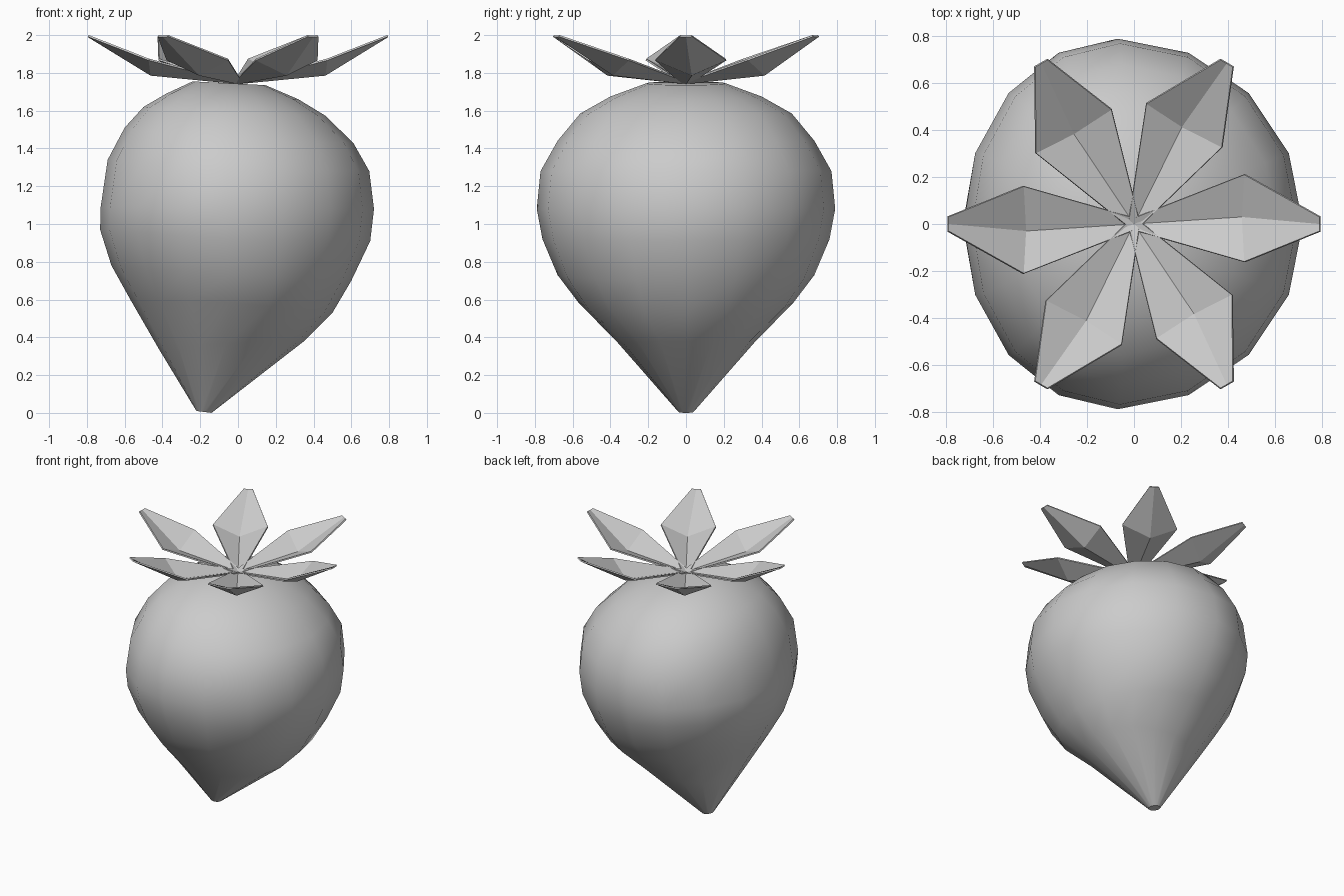
import bpy
from math import cos, sin, tau, radians
from mathutils import Matrix, Vector

if "Cube" in bpy.data.objects:
    bpy.data.objects.remove(bpy.data.objects["Cube"])


def make_object(name, verts, faces):
    mesh = bpy.data.meshes.new(name)
    mesh.from_pydata(verts, [], faces)
    mesh.update()
    obj = bpy.data.objects.new(name, mesh)
    bpy.context.collection.objects.link(obj)
    return obj


# Berry body: lopsided rings, each (left x, left z, mid x, mid z, y radius, right x, right z)
RINGS = [
    (-.22, .01, -.18, .005, .04, -.14, .00),
    (-.42, .34, -.06, .37, .36, .35, .38),
    (-.57, .60, -.05, .585, .57, .50, .53),
    (-.67, .78, -.05, .73, .68, .60, .70),
    (-.73, .97, -.06, .92, .76, .70, .91),
    (-.727, 1.09, -.07, 1.08, .79, .72, 1.08),
    (-.69, 1.34, -.06, 1.28, .77, .695, 1.28),
    (-.60, 1.51, -.05, 1.44, .68, .61, 1.43),
    (-.50, 1.62, -.05, 1.585, .56, .46, 1.575),
    (-.38, 1.69, -.05, 1.675, .40, .32, 1.66),
    (-.24, 1.755, -.05, 1.745, .21, .145, 1.735),
]
N = 16
verts = []
for xl, zl, xc, zc, ry, xr, zr in RINGS:
    for i in range(N):
        c, s = cos(tau * i / N), sin(tau * i / N)
        ex, ez = (xr, zr) if c > 0 else (xl, zl)
        verts.append((xc + (ex - xc) * abs(c), ry * s, zc + (ez - zc) * abs(c)))
faces = [(r * N + i, r * N + (i + 1) % N, (r + 1) * N + (i + 1) % N, (r + 1) * N + i)
         for r in range(len(RINGS) - 1) for i in range(N)]
top = (len(RINGS) - 1) * N
faces += [tuple(reversed(range(N))), tuple(range(top, top + N))]
berry = make_object("berry_body", verts, faces)
bpy.context.view_layer.objects.active = berry
berry.select_set(True)
bpy.ops.object.shade_smooth_by_angle(angle=radians(35))

# Leaves: six thin folded blades around the crown
BLADE = [(0, -.025, 1.755), (0, 0, 1.75), (0, .025, 1.755),
         (.47, -.16, 1.875), (.46, .03, 1.795), (.47, .21, 1.875),
         (.79, -.03, 2.0), (.79, 0, 1.998), (.79, .03, 2.0)]
BLADE_FACES = [(0, 3, 4, 1), (1, 4, 5, 2), (3, 6, 7, 4), (4, 7, 8, 5)]
for k in range(6):
    rot = Matrix.Rotation(tau * k / 6, 3, 'Z')
    leaf = make_object(f"leaf_{k + 1}", [rot @ Vector(v) for v in BLADE], BLADE_FACES)
    solid = leaf.modifiers.new("thickness", 'SOLIDIFY')
    solid.thickness = 0.01
    solid.offset = -1
